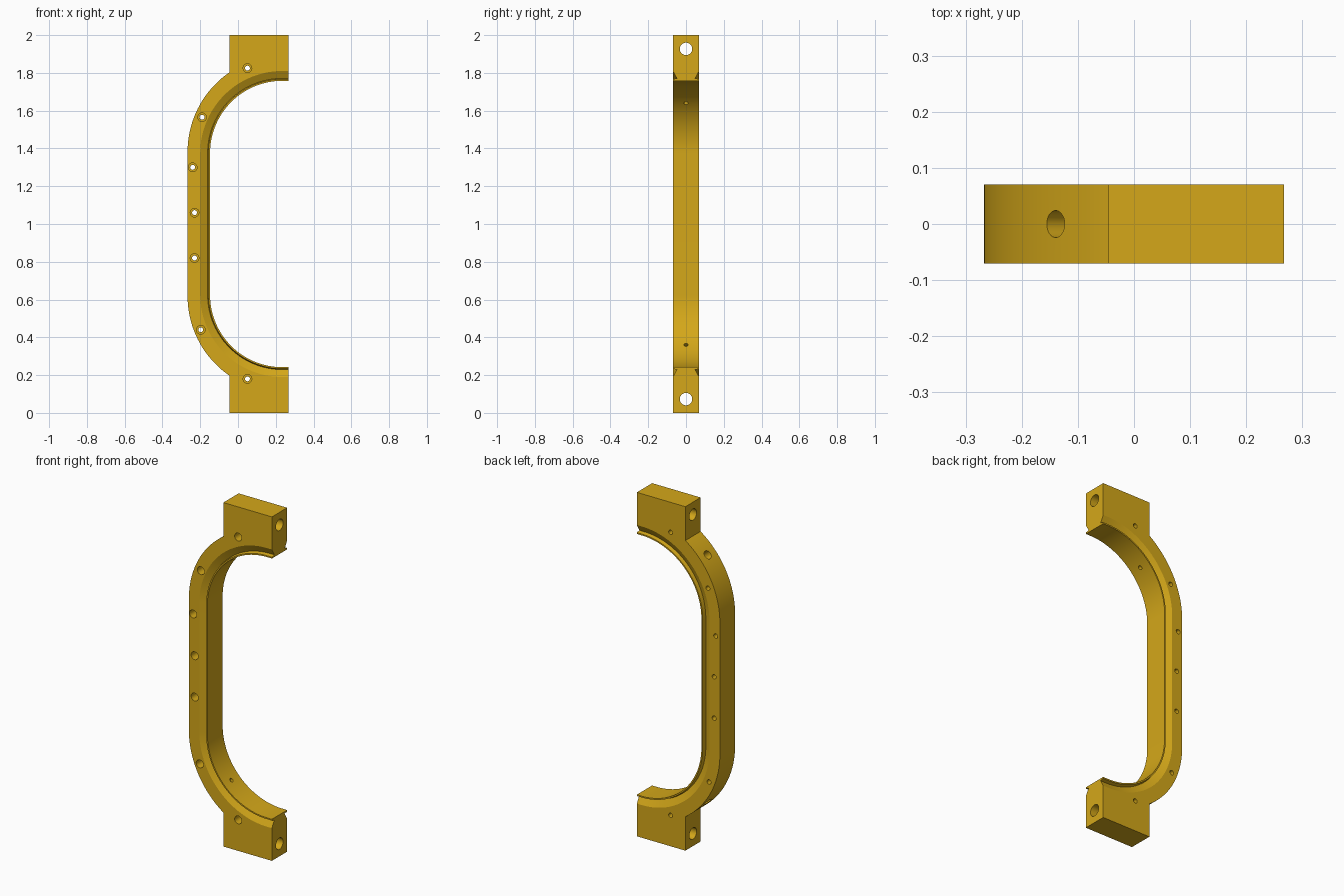
import bpy, bmesh
from math import cos, sin, pi, atan2, sqrt
from mathutils import Vector

if "Cube" in bpy.data.objects:
    bpy.data.objects.remove(bpy.data.objects["Cube"])

W, T = 0.267, 0.07           # half width, half thickness
CX, CZ = 0.235, 0.375        # corner centre of the inner path (z above mid-height)
SEG = 40


def arc(cx, cz, r, a0, a1):
    return [(cx + r * cos(a0 + (a1 - a0) * i / SEG), cz + r * sin(a0 + (a1 - a0) * i / SEG))
            for i in range(SEG + 1)]


def mirrored(top):
    """Upper half of a path, then its mirror below mid-height; moved to stand on z = 0."""
    return [(x, 1 + z) for x, z in top] + [(x, 1 - z) for x, z in reversed(top)]


def inner_path(r, x_end):
    return mirrored([(x_end, CZ + r)] + arc(CX, CZ, r, pi / 2, pi))


def finish(bm, name):
    bmesh.ops.recalc_face_normals(bm, faces=bm.faces)
    mesh = bpy.data.meshes.new(name)
    bm.to_mesh(mesh)
    bm.free()
    ob = bpy.data.objects.new(name, mesh)
    bpy.context.collection.objects.link(ob)
    return ob


def loft(bm, rings):
    """Skin closed rings of points and cap both ends."""
    vs = [[bm.verts.new(p) for p in ring] for ring in rings]
    n = len(vs[0])
    for a, b in zip(vs, vs[1:]):
        for i in range(n):
            bm.faces.new((a[i], a[(i + 1) % n], b[(i + 1) % n], b[i]))
    bm.faces.new(vs[0][::-1])
    bm.faces.new(vs[-1])


def drill(bm, start, direction, steps, n=32):
    """Stepped round cutter: steps are (distance along axis, radius)."""
    d = Vector(direction).normalized()
    u = d.orthogonal().normalized()
    v = d.cross(u)
    s = Vector(start)
    loft(bm, [[s + d * t + (u * cos(2 * pi * k / n) + v * sin(2 * pi * k / n)) * r
               for k in range(n)] for t, r in steps])


# Frame: end blocks, curved outer edge and rounded inner opening
ox, oz, r_out, bx = 0.243, 0.382, 0.51, -0.045
a0 = atan2(sqrt(r_out ** 2 - (bx - ox) ** 2), bx - ox)
outline = mirrored([(W, 1), (bx, 1)] + arc(ox, oz, r_out, a0, pi))
outline += inner_path(0.383, W)[::-1]
bm = bmesh.new()
loft(bm, [[(x, y, z) for x, z in outline] for y in (-T, T)])
frame = finish(bm, "handle_frame")

# Cutters: V groove behind the inner lip, on both faces
bm = bmesh.new()
for s in (-1, 1):
    section = [(0.435, T), (0.396, 0.048), (0.391, T), (0.391, 0.1), (0.435, 0.1)]
    lines = [[(x, s * y, z) for x, z in inner_path(r, 0.3)] for r, y in section]
    loft(bm, list(zip(*lines)))

# Counterbored holes from the front
for x, z in [(0.05, 1.825), (-0.19, 1.565), (-0.24, 1.30), (-0.23, 1.06),
             (-0.23, 0.82), (-0.197, 0.44), (0.05, 0.18)]:
    drill(bm, (x, -T, z), (0, 1, 0), [(-0.02, 0.023), (0.07, 0.023), (0.07, 0.013), (0.17, 0.013)])

# Angled counterbored hole at each corner, and a cross hole through each block
for s in (-1, 1):
    drill(bm, (-0.14, 0, 1 + s * 0.719), (0.098, 0, -s * 0.079),
          [(-0.03, 0.024), (0.06, 0.024), (0.06, 0.011), (0.18, 0.011)])
    drill(bm, (-0.3, 0, 1 + s * 0.927), (1, 0, 0), [(0, 0.033), (0.6, 0.033)])
cutter = finish(bm, "cutter")
cutter.hide_render = True

# Cut, then shade
mod = frame.modifiers.new("cuts", 'BOOLEAN')
mod.operation = 'DIFFERENCE'
mod.solver = 'EXACT'
mod.object = cutter
bpy.context.view_layer.objects.active = frame
frame.select_set(True)
bpy.ops.object.modifier_apply(modifier=mod.name)
bpy.data.objects.remove(cutter)
bpy.ops.object.shade_smooth_by_angle(angle=pi / 9)

mat = bpy.data.materials.new("yellow")
mat.diffuse_color = (0.66, 0.39, 0.01, 1)
mat.use_nodes = True
mat.node_tree.nodes["Principled BSDF"].inputs["Base Color"].default_value = mat.diffuse_color
frame.data.materials.clear()
frame.data.materials.append(mat)
